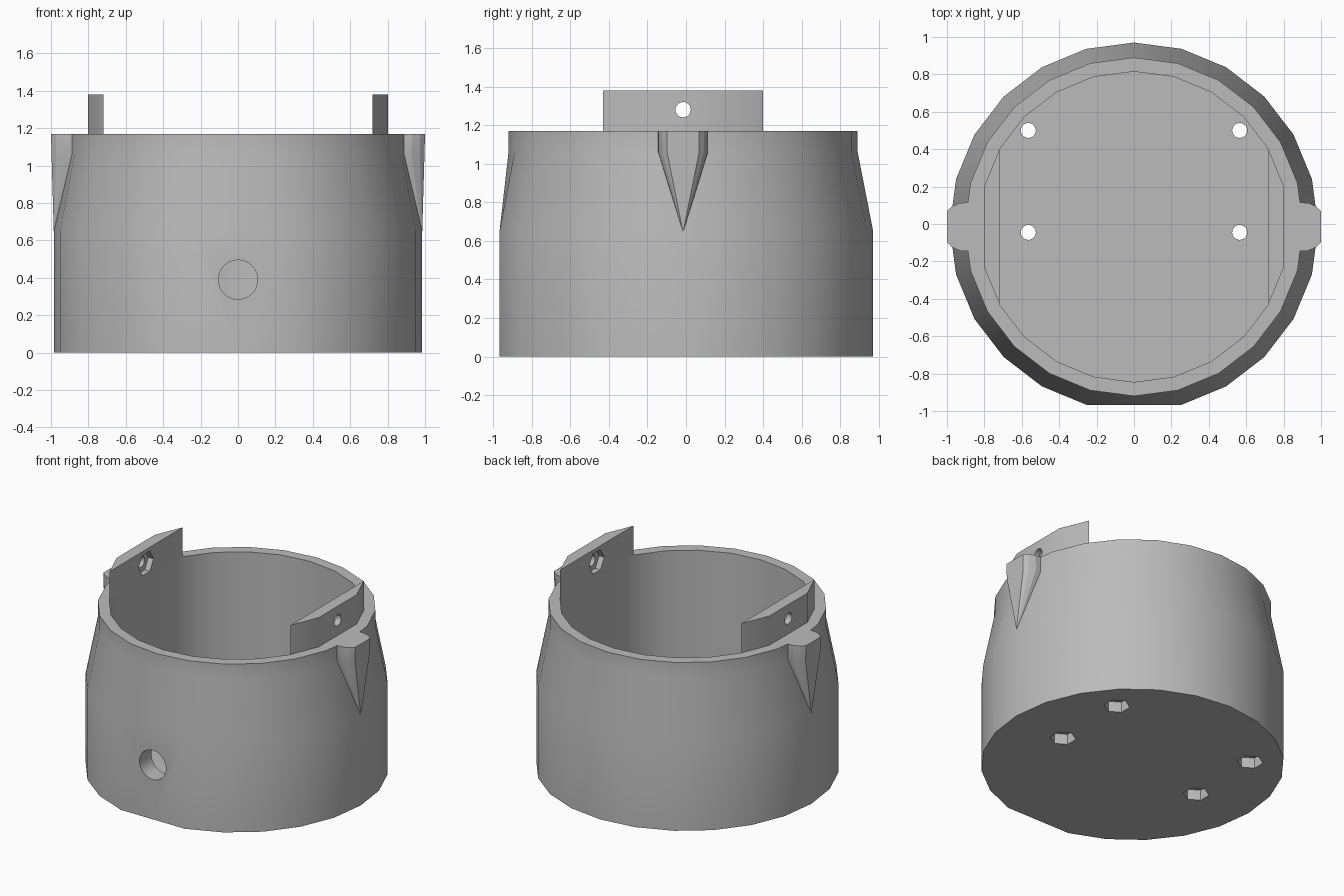
import bpy, bmesh
from math import sin, cos, radians, pi
from mathutils import Matrix

old = bpy.data.objects.get("Cube")
if old:
    bpy.data.objects.remove(old)

CY = -0.015            # centre of the round body
RIM, FLOOR, TAB_TOP = 1.17, 0.13, 1.38
SIDES = 24

grey = bpy.data.materials.new("plain_grey")
grey.use_nodes = True
colour = (0.5, 0.5, 0.5, 1)
grey.diffuse_color = colour
grey.node_tree.nodes["Principled BSDF"].inputs["Base Color"].default_value = colour


def make_object(name, bm):
    bmesh.ops.recalc_face_normals(bm, faces=bm.faces)
    mesh = bpy.data.meshes.new(name)
    bm.to_mesh(mesh)
    bm.free()
    mesh.materials.append(grey)
    obj = bpy.data.objects.new(name, mesh)
    bpy.context.collection.objects.link(obj)
    return obj


def loft(name, rings):
    """Skin equal-length rings of points and cap both ends."""
    bm = bmesh.new()
    loops = [[bm.verts.new(p) for p in ring] for ring in rings]
    n = len(loops[0])
    for a, b in zip(loops, loops[1:]):
        for i in range(n):
            j = (i + 1) % n
            bm.faces.new((a[i], a[j], b[j], b[i]))
    bm.faces.new(loops[0])
    bm.faces.new(loops[-1])
    return make_object(name, bm)


def ring(radius, z, front_flat=None, side_flat=None):
    points = []
    for i in range(SIDES):
        a = 2 * pi * i / SIDES
        x, y = radius * cos(a), CY + radius * sin(a)
        if front_flat:
            y = max(y, front_flat)
        if side_flat:
            x = max(-side_flat, min(side_flat, x))
        points.append((x, y, z))
    return points


def drill(name, target, centre, axis, radius, depth, sides):
    """Cut a straight hole, round or hexagonal, centred on a point."""
    bm = bmesh.new()
    turn = {"x": Matrix.Rotation(pi / 2, 4, "Y"),
            "y": Matrix.Rotation(pi / 2, 4, "X"),
            "z": Matrix.Rotation(pi / 2, 4, "Z")}[axis]
    bmesh.ops.create_cone(bm, cap_ends=True, segments=sides, radius1=radius,
                          radius2=radius, depth=depth,
                          matrix=Matrix.Translation(centre) @ turn)
    if axis == "z" and sides == 6:
        # point the hexagon along y
        xs = [abs(v.co.x - centre[0]) for v in bm.verts]
        if max(xs) > radius * 0.95:
            bmesh.ops.rotate(bm, verts=bm.verts, cent=centre,
                             matrix=Matrix.Rotation(pi / 2, 3, "Z"))
    cutter = make_object(name + "_cutter", bm)
    cutter.hide_render = True
    cutter.hide_set(True)
    mod = target.modifiers.new(name, "BOOLEAN")
    mod.operation, mod.solver, mod.object = "DIFFERENCE", "EXACT", cutter


def finish(obj, angle):
    """Apply the cuts, remove the cutters and smooth the gentle edges."""
    bpy.ops.object.select_all(action="DESELECT")
    bpy.context.view_layer.objects.active = obj
    obj.select_set(True)
    for mod in list(obj.modifiers):
        cutter = mod.object
        bpy.ops.object.modifier_apply(modifier=mod.name)
        bpy.data.objects.remove(cutter)
    bpy.ops.object.shade_smooth_by_angle(angle=radians(angle))


# Cup: tapered outer wall, flat front, inner wall thickened behind the tabs
flat = CY - 0.985 * cos(radians(15))
tab_x = 0.83 * cos(radians(30))
cup = loft("cup_body", [
    ring(0.985, 0, flat), ring(0.985, 0.65, flat),
    ring(0.905, 1.06), ring(0.905, RIM),
    ring(0.83, RIM, side_flat=tab_x), ring(0.83, FLOOR, side_flat=tab_x)])

# Cable hole in the front wall
drill("front_hole", cup, (0, -0.9, 0.39), "y", 0.105, 0.4, 32)

# Four screw holes in the floor with nut pockets underneath
for x in (-0.565, 0.565):
    for y in (-0.045, 0.5):
        drill("floor_hole", cup, (x, y, 0.1), "z", 0.04, 0.5, 20)
        drill("nut_pocket", cup, (x, y, 0), "z", 0.085, 0.15, 6)
finish(cup, 40)

for side, label in ((1, "left"), (-1, "right")):
    # Upright tab following the inner wall, with a screw hole and nut pocket
    outline = [(side * 0.83 * cos(radians(a)), CY + 0.83 * sin(radians(a)))
               for a in (-30, -15, 15, 30)]
    tab = loft(label + "_tab", [[(x, y, z) for x, y in outline]
                                for z in (RIM, TAB_TOP)])
    drill("tab_hole", tab, (side * 0.76, CY, 1.28), "x", 0.04, 0.4, 20)
    drill("tab_nut", tab, (side * 0.71, CY, 1.28), "x", 0.085, 0.1, 6)
    finish(tab, 30)

    # Pointed rib on the outside, shrinking to a tip lower down the wall
    half = [(0.86, 0.13), (0.93, 0.128), (0.975, 0.108), (1.0, 0.083)]
    section = half + [(x, -y) for x, y in reversed(half)]
    tip = (0.985, 0.65)

    def rib_ring(z, scale, shift):
        return [(side * (tip[0] + (x + shift - tip[0]) * scale), CY + y * scale, z)
                for x, y in section]

    rib = loft(label + "_rib", [rib_ring(RIM, 1, 0), rib_ring(1.06, 1, -0.003),
                                rib_ring(tip[1], 0.01, 0)])
    finish(rib, 20)
